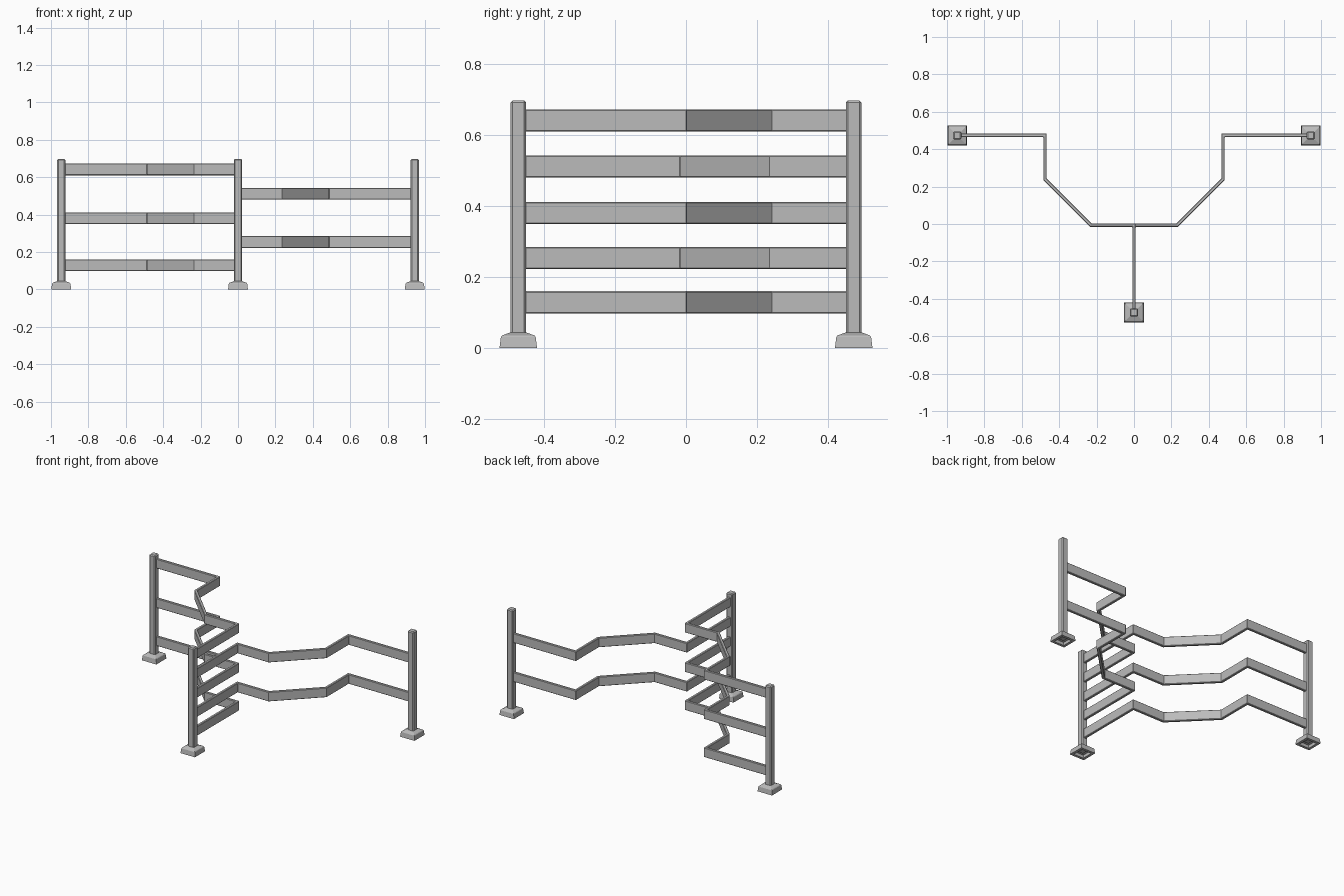
import bpy, bmesh
from mathutils import Vector

if "Cube" in bpy.data.objects:
    bpy.data.objects.remove(bpy.data.objects["Cube"], do_unlink=True)

steel = bpy.data.materials.new("grey_metal")
steel.use_nodes = True
GREY = (0.5, 0.5, 0.5, 1)
steel.diffuse_color = GREY
steel.node_tree.nodes["Principled BSDF"].inputs["Base Color"].default_value = GREY


def finish(bm, name, bevel=0):
    bmesh.ops.recalc_face_normals(bm, faces=bm.faces)
    mesh = bpy.data.meshes.new(name)
    bm.to_mesh(mesh)
    bm.free()
    mesh.materials.append(steel)
    obj = bpy.data.objects.new(name, mesh)
    bpy.context.collection.objects.link(obj)
    if bevel:
        mod = obj.modifiers.new("chamfer", "BEVEL")
        mod.width = bevel
        mod.segments = 1
        mod.limit_method = "ANGLE"
        mod.angle_limit = 1.0
    return obj


def square_stack(name, x, y, rings, bevel=0):
    """Loft square rings given as (half width, height), capping both ends."""
    bm = bmesh.new()
    loops = [[bm.verts.new((x + sx * h, y + sy * h, z))
              for sx, sy in ((-1, -1), (1, -1), (1, 1), (-1, 1))] for h, z in rings]
    for a, b in zip(loops, loops[1:]):
        for i in range(4):
            j = (i + 1) % 4
            bm.faces.new((a[i], a[j], b[j], b[i]))
    bm.faces.new(loops[0])
    bm.faces.new(loops[-1])
    return finish(bm, name, bevel)


def offset_path(path, d):
    """Offset an open path sideways with mitred corners."""
    dirs = [(b - a).normalized() for a, b in zip(path, path[1:])]
    normals = [Vector((-v.y, v.x)) for v in dirs]
    out = []
    for i, p in enumerate(path):
        n1, n2 = normals[max(i - 1, 0)], normals[min(i, len(normals) - 1)]
        out.append(p + (n1 + n2) * d / (1 + n1.dot(n2)))
    return out


def rail(name, path, z0, z1):
    bm = bmesh.new()
    outline = list(zip(offset_path(path, 0.009), offset_path(path, -0.009)))
    rows = [[bm.verts.new((p.x, p.y, z)) for p, z in
             ((a, z0), (b, z0), (b, z1), (a, z1))] for a, b in outline]
    for r, s in zip(rows, rows[1:]):
        for i in range(4):
            j = (i + 1) % 4
            bm.faces.new((r[i], r[j], s[j], s[i]))
    bm.faces.new(rows[0])
    bm.faces.new(rows[-1])
    return finish(bm, name, 0.003)


# Posts on hollow feet
PX, PY = 0.945, 0.473
for side, x, y in (("left", PX, PY), ("right", -PX, PY), ("front", 0, -PY)):
    square_stack(side + "_post", x, y, [(0.022, 0.015), (0.022, 0.698)], 0.006)
    square_stack(side + "_foot", x, y, [
        (0.022, 0.02), (0.036, 0.02), (0.036, 0), (0.053, 0),
        (0.049, 0.031), (0.046, 0.035), (0.022, 0.044)])

# Stepped rails: two on the left, three on the right, alternating on the front post
half_path = [(0.945, 0.475), (0.476, 0.475), (0.476, 0.239),
             (0.231, -0.006), (0, -0.006), (0, -0.473)]
for side, sign, heights in (("left", 1, (0.222, 0.48)),
                            ("right", -1, (0.097, 0.349, 0.61))):
    path = [Vector((sign * x, y)) for x, y in half_path]
    for n, z in enumerate(heights, 1):
        rail(f"{side}_rail_{n}", path, z, z + 0.063)
